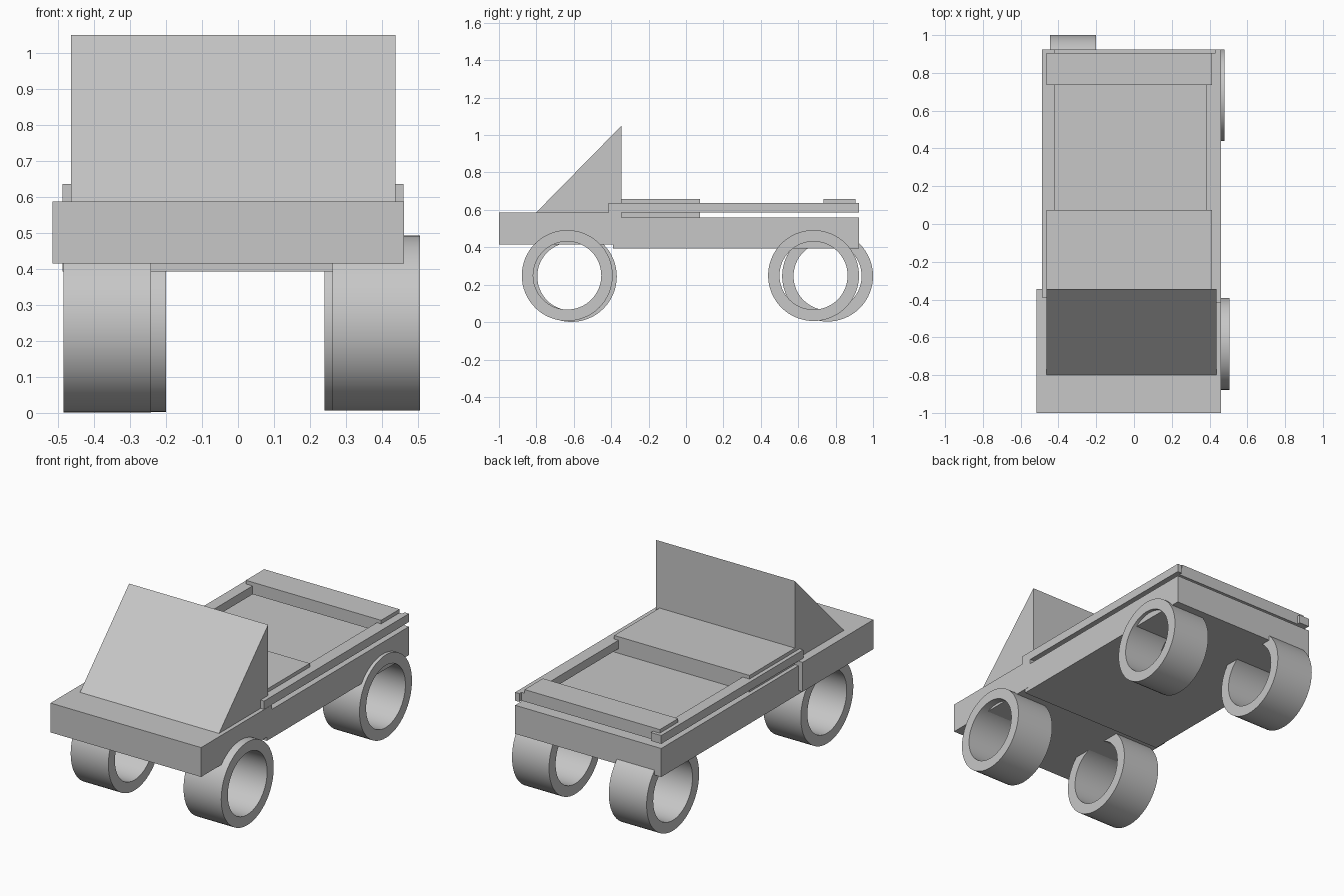
import bpy
import bmesh
import math
from mathutils import Matrix

default = bpy.data.objects.get("Cube")
if default:
    bpy.data.objects.remove(default, do_unlink=True)

GREY = (0.57, 0.57, 0.57, 1)
grey = bpy.data.materials.new("plain grey")
grey.use_nodes = True
grey.diffuse_color = GREY
for node in grey.node_tree.nodes:
    if node.type == 'BSDF_PRINCIPLED':
        node.inputs["Base Color"].default_value = GREY


def finish(name, bm):
    bmesh.ops.recalc_face_normals(bm, faces=bm.faces)
    mesh = bpy.data.meshes.new(name)
    bm.to_mesh(mesh)
    bm.free()
    mesh.materials.append(grey)
    obj = bpy.data.objects.new(name, mesh)
    bpy.context.collection.objects.link(obj)
    return obj


def prism(name, profile, x0, x1):
    """Extrude a closed (y, z) profile along x."""
    bm = bmesh.new()
    face = bm.faces.new([bm.verts.new((x0, y, z)) for y, z in profile])
    side = bmesh.ops.extrude_face_region(bm, geom=[face])["geom"]
    verts = [v for v in side if isinstance(v, bmesh.types.BMVert)]
    bmesh.ops.translate(bm, verts=verts, vec=(x1 - x0, 0, 0))
    return finish(name, bm)


def box(name, x, y, z):
    return prism(name, [(y[0], z[0]), (y[1], z[0]), (y[1], z[1]), (y[0], z[1])], *x)


def ring_wheel(name, x0, x1, y, z, outer=0.243, inner=0.182):
    """Open tube lying along x, spun from a rectangular section."""
    bm = bmesh.new()
    section = [(x0, inner), (x1, inner), (x1, outer), (x0, outer)]
    verts = [bm.verts.new((x, 0, r)) for x, r in section]
    edges = [bm.edges.new((verts[i], verts[i - 1])) for i in range(len(verts))]
    bmesh.ops.spin(bm, geom=verts + edges, cent=(0, 0, 0), axis=(1, 0, 0),
                   angle=math.tau, steps=64)
    bmesh.ops.remove_doubles(bm, verts=bm.verts, dist=0.0005)
    bm.transform(Matrix.Translation((0, y, z)))
    obj = finish(name, bm)
    bpy.ops.object.select_all(action='DESELECT')
    obj.select_set(True)
    bpy.context.view_layer.objects.active = obj
    bpy.ops.object.shade_smooth_by_angle(angle=math.radians(30))


# Chassis
box("front_block", (-0.515, 0.461), (-1.0, -0.345), (0.415, 0.587))
box("rear_body", (-0.487, 0.46), (-0.39, 0.925), (0.393, 0.56))

# Sloping cab
prism("cab_wedge", [(-0.80, 0.587), (-0.345, 0.587), (-0.345, 1.05)], -0.464, 0.437)

# Bed: rails float just above the body, panels lie between them
box("right_rail", (-0.487, -0.42), (-0.39, 0.925), (0.587, 0.636))
box("left_rail", (0.385, 0.46), (-0.415, 0.905), (0.587, 0.636))
box("left_rail_end", (0.432, 0.46), (0.905, 0.925), (0.587, 0.636))
box("front_bed_panel", (-0.464, 0.413), (-0.345, 0.075), (0.56, 0.657))
box("rear_bed_panel", (-0.464, 0.413), (0.735, 0.905), (0.587, 0.657))

# Wheels, set a little unevenly
ring_wheel("front_left_wheel", 0.262, 0.506, -0.635, 0.249)
ring_wheel("front_right_wheel", -0.485, -0.241, -0.613, 0.244)
ring_wheel("rear_left_wheel", 0.24, 0.48, 0.682, 0.249)
ring_wheel("rear_right_wheel", -0.445, -0.2, 0.757, 0.246)
